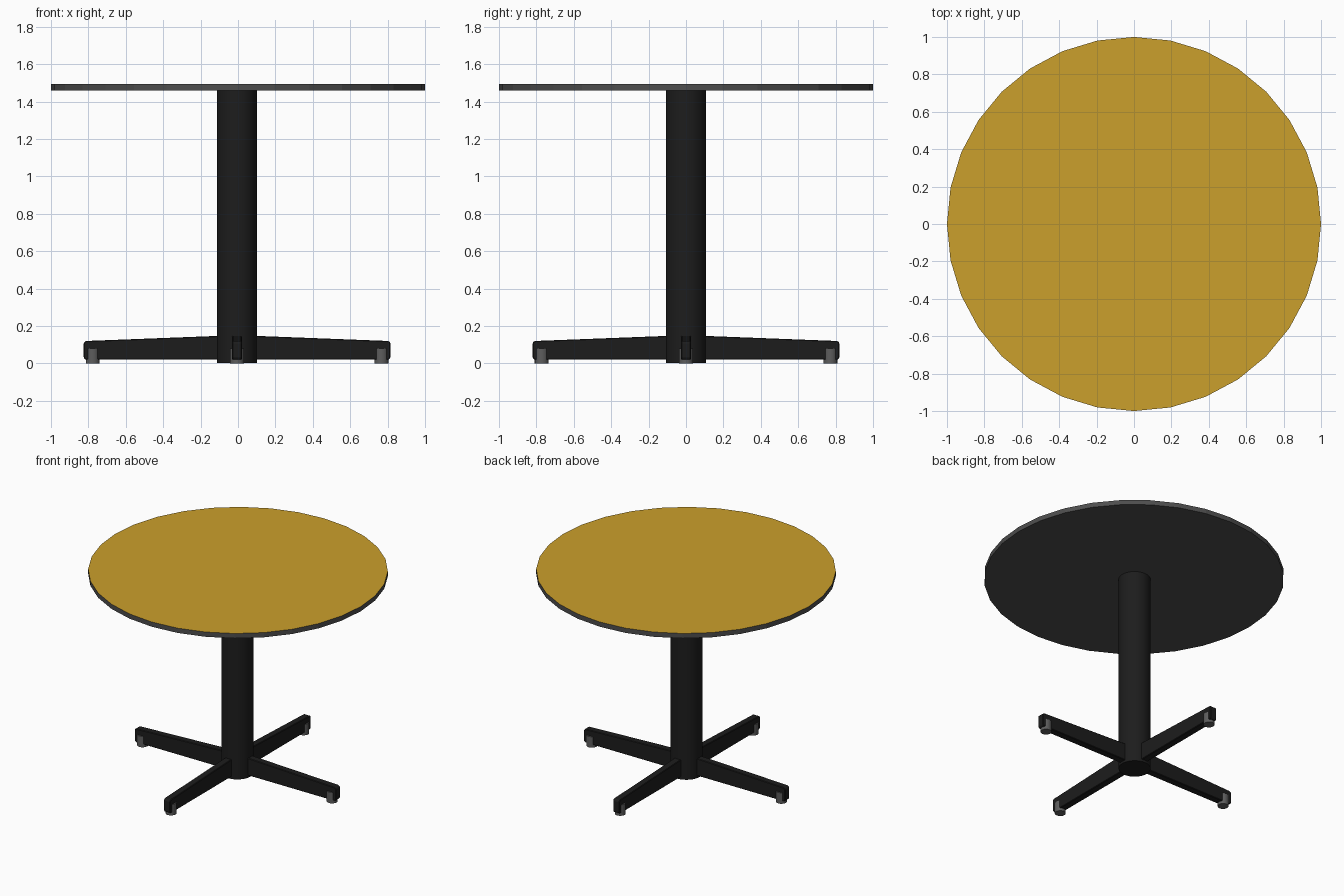
import bpy, bmesh
from math import cos, sin, pi
from mathutils import Matrix

if "Cube" in bpy.data.objects:
    bpy.data.objects.remove(bpy.data.objects["Cube"])

CX = -0.005  # the pedestal sits a hair off the top's centre


def material(name, rgb):
    m = bpy.data.materials.new(name)
    m.diffuse_color = (*rgb, 1)
    m.use_nodes = True
    m.node_tree.nodes["Principled BSDF"].inputs["Base Color"].default_value = m.diffuse_color
    return m


wood = material("golden_wood", (0.60, 0.35, 0.025))
edge = material("dark_edge", (0.075, 0.075, 0.075))
black = material("black_metal", (0.012, 0.012, 0.012))
rubber = material("grey_foot", (0.11, 0.11, 0.11))


def cylinder(name, r, z0, z1, x, y, sides, mat, smooth=True):
    bpy.ops.mesh.primitive_cylinder_add(vertices=sides, radius=r, depth=z1 - z0,
                                        location=(x, y, (z0 + z1) / 2))
    o = bpy.context.object
    o.name = name
    o.data.materials.append(mat)
    if smooth:
        bpy.ops.object.shade_smooth_by_angle()
    return o


def leg(name, angle):
    # tapered side profile (distance from axis, height), extruded across its width
    profile = [(0.03, 0.02), (0.81, 0.02), (0.82, 0.03), (0.82, 0.11),
               (0.81, 0.12), (0.03, 0.15)]
    w = 0.026
    bm = bmesh.new()
    face = bm.faces.new([bm.verts.new((d, -w, z)) for d, z in profile])
    ext = bmesh.ops.extrude_face_region(bm, geom=[face])
    bmesh.ops.translate(bm, vec=(0, 2 * w, 0),
                        verts=[v for v in ext["geom"] if isinstance(v, bmesh.types.BMVert)])
    bmesh.ops.recalc_face_normals(bm, faces=bm.faces)
    bmesh.ops.transform(bm, matrix=Matrix.Rotation(angle, 4, "Z"), verts=bm.verts)
    me = bpy.data.meshes.new(name)
    bm.to_mesh(me)
    bm.free()
    me.materials.append(black)
    o = bpy.data.objects.new(name, me)
    o.location.x = CX
    bpy.context.collection.objects.link(o)
    # softened edges
    b = o.modifiers.new("soft_edges", "BEVEL")
    b.width, b.segments = 0.004, 1


# Round table top: golden upper face, dark rim and underside
top = cylinder("table_top", 1.0, 1.46, 1.495, 0, 0, 32, edge, smooth=False)
top.data.materials.append(wood)
for p in top.data.polygons:
    if p.normal.z > 0.9:
        p.material_index = 1

# Central column
cylinder("column", 0.107, 0.003, 1.46, CX, 0, 32, black)

# Four legs in a cross, each with a round foot near its tip
for i, side in enumerate(("right", "back", "left", "front")):
    a = i * pi / 2
    leg(side + "_leg", a)
    cylinder(side + "_foot", 0.037, 0, 0.08,
             CX + 0.772 * cos(a), 0.772 * sin(a), 16, rubber)
